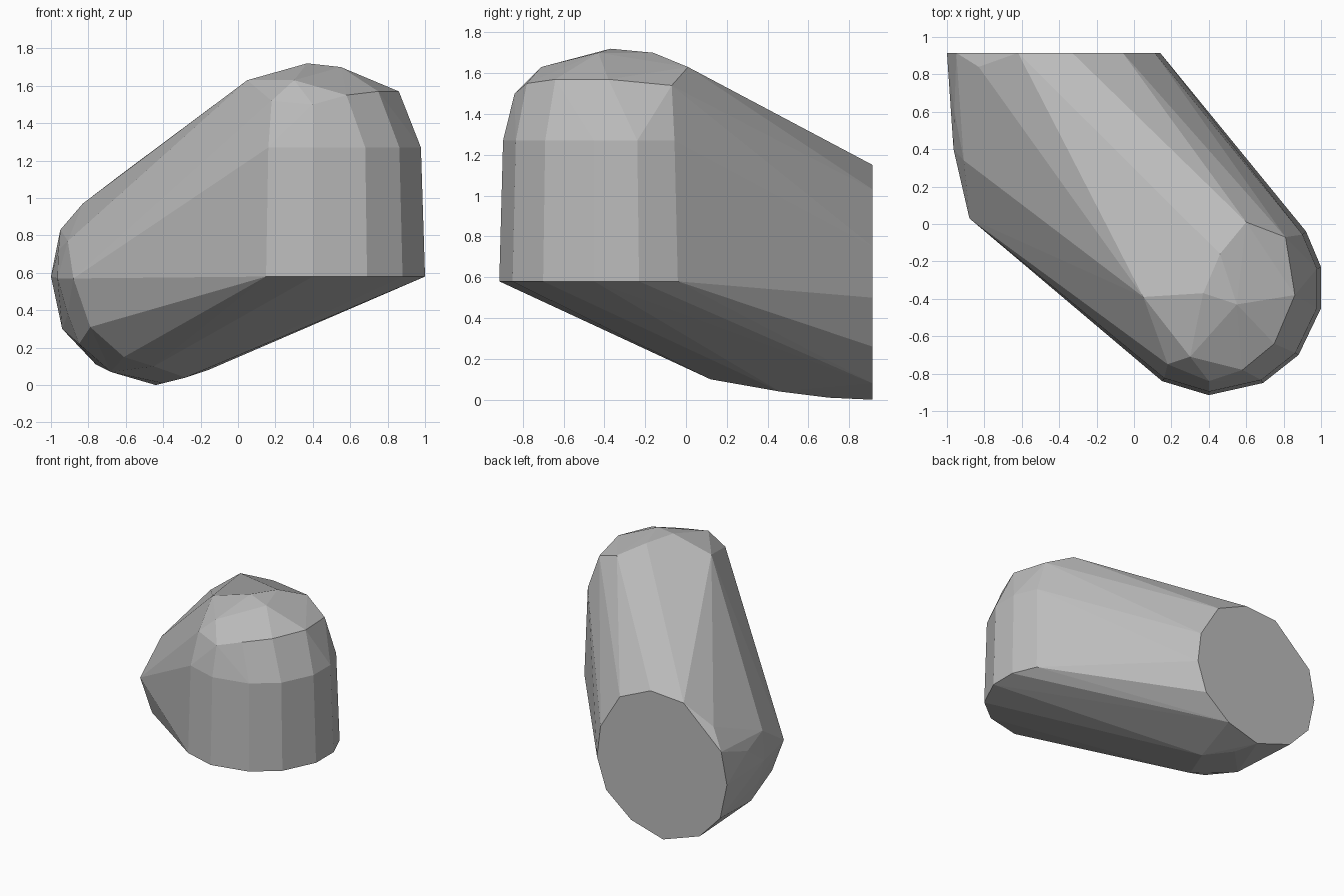
import bpy
import bmesh
import math

# Remove the default cube
default_cube = bpy.data.objects.get("Cube")
if default_cube:
    bpy.data.objects.remove(default_cube, do_unlink=True)


def make_material(name, colour):
    material = bpy.data.materials.new(name)
    material.use_nodes = True
    material.diffuse_color = colour
    material.node_tree.nodes["Principled BSDF"].inputs["Base Color"].default_value = colour
    return material


def scaled_ring(ring, centre, factor):
    """Shrink a flat outline towards its centre."""
    return [tuple(c + (p - c) * factor for p, c in zip(point, centre)) for point in ring]


def wrap_hull(name, sections, material):
    """Wrap a taut faceted skin around a set of cross-sections."""
    bm = bmesh.new()
    for section in sections:
        for point in section:
            bm.verts.new(point)
    result = bmesh.ops.convex_hull(bm, input=bm.verts[:])
    # Drop points that ended up inside the skin
    spare = {v for key in ("geom_interior", "geom_unused") for v in result[key]
             if isinstance(v, bmesh.types.BMVert)}
    bmesh.ops.delete(bm, geom=list(spare), context="VERTS")
    # Merge coplanar triangles into clean flat facets
    bmesh.ops.dissolve_limit(bm, angle_limit=math.radians(1),
                             verts=bm.verts[:], edges=bm.edges[:])
    bmesh.ops.recalc_face_normals(bm, faces=bm.faces[:])
    mesh = bpy.data.meshes.new(name)
    bm.to_mesh(mesh)
    bm.free()
    mesh.materials.append(material)
    body = bpy.data.objects.new(name, mesh)
    bpy.context.collection.objects.link(body)
    return body


# Flat rear end, outlined in x and z
rear_outline = [(.14, .5), (.11, .75), (-.06, 1.03), (-.33, 1.15), (-.62, 1.13), (-.95, .83),
                (-1, .58), (-.94, .3), (-.76, .11), (-.44, 0), (-.16, .08), (.06, .26)]
rear_end = [(x, .915, z) for x, z in rear_outline]

# Upright column: lower rim outlined in x and y, and a narrower ring above it
rim_outline = [(.15, -.84), (.4, -.915), (.69, -.85), (.88, -.7), (1, -.45), (1, -.23), (.92, -.04)]
lower_rim = [(x, y, .58) for x, y in rim_outline]
upper_ring = [(x, y, 1.27) for x, y in scaled_ring(rim_outline, (.45, -.45), .96)]

# Domed top of the column
shoulder = [(.18, -.75, 1.52), (.4, -.84, 1.5), (.58, -.78, 1.55),
            (.75, -.64, 1.57), (.86, -.38, 1.57), (.81, -.07, 1.54)]
crown = [(.05, -.39, 1.63), (.3, -.71, 1.63), (.55, -.43, 1.7),
         (.37, -.37, 1.72), (.46, -.16, 1.7), (.6, .01, 1.63)]

# Rounded side next to the rear end, and the underside
side_bulge = [(-.88, .03, .57), (-.79, .05, .31), (-.965, .4, .57), (-.91, .34, .77),
              (-.96, .6, .72), (-.83, .84, .97), (-.91, .4, .38), (-.85, .4, .22)]
underside = [(-.61, .1, .15), (-.45, .12, .1), (-.68, .4, .07), (-.28, .46, .04), (-.4, .7, .01)]

grey = make_material("plain_grey", (.5, .5, .5, 1))
wrap_hull("faceted_body",
          [rear_end, lower_rim, upper_ring, shoulder, crown, side_bulge, underside], grey)
